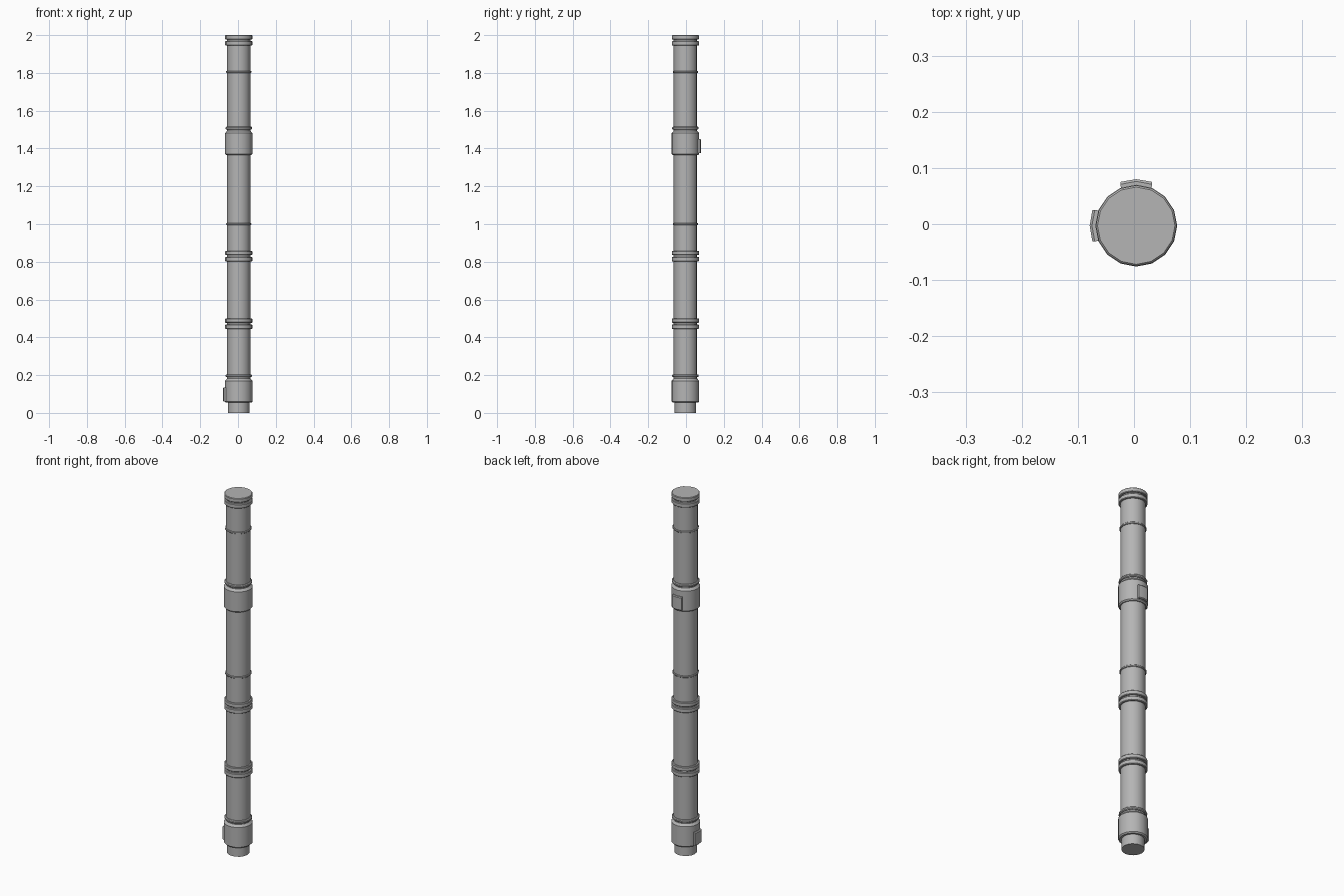
import bpy, bmesh, math

if "Cube" in bpy.data.objects:
    bpy.data.objects.remove(bpy.data.objects["Cube"])

CX, CY, SIDES = 0.004, -0.003, 16

grey = bpy.data.materials.new("pipe grey")
grey.diffuse_color = (0.46, 0.46, 0.46, 1)
grey.use_nodes = True
grey.node_tree.nodes["Principled BSDF"].inputs["Base Color"].default_value = grey.diffuse_color


def finish(name, bm):
    bmesh.ops.recalc_face_normals(bm, faces=bm.faces)
    mesh = bpy.data.meshes.new(name)
    bm.to_mesh(mesh)
    bm.free()
    mesh.materials.append(grey)
    obj = bpy.data.objects.new(name, mesh)
    obj.location = (CX, CY, 0)
    bpy.context.collection.objects.link(obj)
    bpy.ops.object.select_all(action='DESELECT')
    obj.select_set(True)
    bpy.context.view_layer.objects.active = obj
    bpy.ops.object.shade_smooth_by_angle(angle=math.radians(30))
    return obj


def turned(name, profile):
    """Closed solid of revolution from (radius, height) points."""
    bm = bmesh.new()
    rings = [[bm.verts.new((r * math.cos(2 * math.pi * i / SIDES),
                            r * math.sin(2 * math.pi * i / SIDES), z))
              for i in range(SIDES)] for r, z in profile]
    for a, b in zip(rings, rings[1:]):
        for i in range(SIDES):
            j = (i + 1) % SIDES
            bm.faces.new((a[i], a[j], b[j], b[i]))
    bm.faces.new(rings[0])
    bm.faces.new(rings[-1])
    return finish(name, bm)


def band(name, r, z0, z1, c):
    """Ring with chamfered rims."""
    turned(name, [(r - c, z0), (r, z0 + c), (r, z1 - c), (r - c, z1)])


def curved_plate(name, centre, z0, z1):
    """Raised plate wrapped on a collar, with a chamfered outer face."""
    bm = bmesh.new()
    layers = []
    for r, half, inset in ((0.066, 23, 0), (0.079, 21, 0), (0.083, 19.5, 0.004)):
        layers.append([[bm.verts.new((r * math.cos(math.radians(centre + s * half)),
                                      r * math.sin(math.radians(centre + s * half)), z))
                        for s in (-1, 0, 1)] for z in (z0 + inset, z1 - inset)])
    loops = [lo + hi[::-1] for lo, hi in layers]
    for a, b in zip(loops, loops[1:]):
        for i in range(6):
            j = (i + 1) % 6
            bm.faces.new((a[i], a[j], b[j], b[i]))
    for lo, hi in (layers[0], layers[-1]):
        for i in range(2):
            bm.faces.new((lo[i], lo[i + 1], hi[i + 1], hi[i]))
    finish(name, bm)


# Main tube with a slightly narrower foot
turned("main_tube", [(0.057, 0), (0.057, 0.06), (0.062, 0.06), (0.062, 1.99)])

# Wide collars, each with a sloped shoulder and a small ring above it
for name, z0, z1 in (("lower", 0.054, 0.176), ("upper", 1.365, 1.487)):
    turned(name + "_collar", [(0.067, z0), (0.073, z0 + 0.006),
                              (0.073, z1 - 0.006), (0.067, z1), (0.062, z1 + 0.006)])
    band(name + "_collar_ring", 0.070, z1 + 0.013, z1 + 0.028, 0.004)

# Double bands
for i, z in enumerate((0.444, 0.802, 1.944)):
    band(f"double_band_{i + 1}_low", 0.072, z, z + 0.024, 0.003)
    band(f"double_band_{i + 1}_high", 0.072, z + 0.033, z + 0.056, 0.003)

# Thin seam rings
for i, z in enumerate((1.0, 1.805)):
    band(f"seam_ring_{i + 1}", 0.067, z - 0.005, z + 0.005, 0.002)

# Raised plates on the collars
curved_plate("lower_plate", 180, 0.06, 0.135)
curved_plate("upper_plate", 90, 1.375, 1.45)
